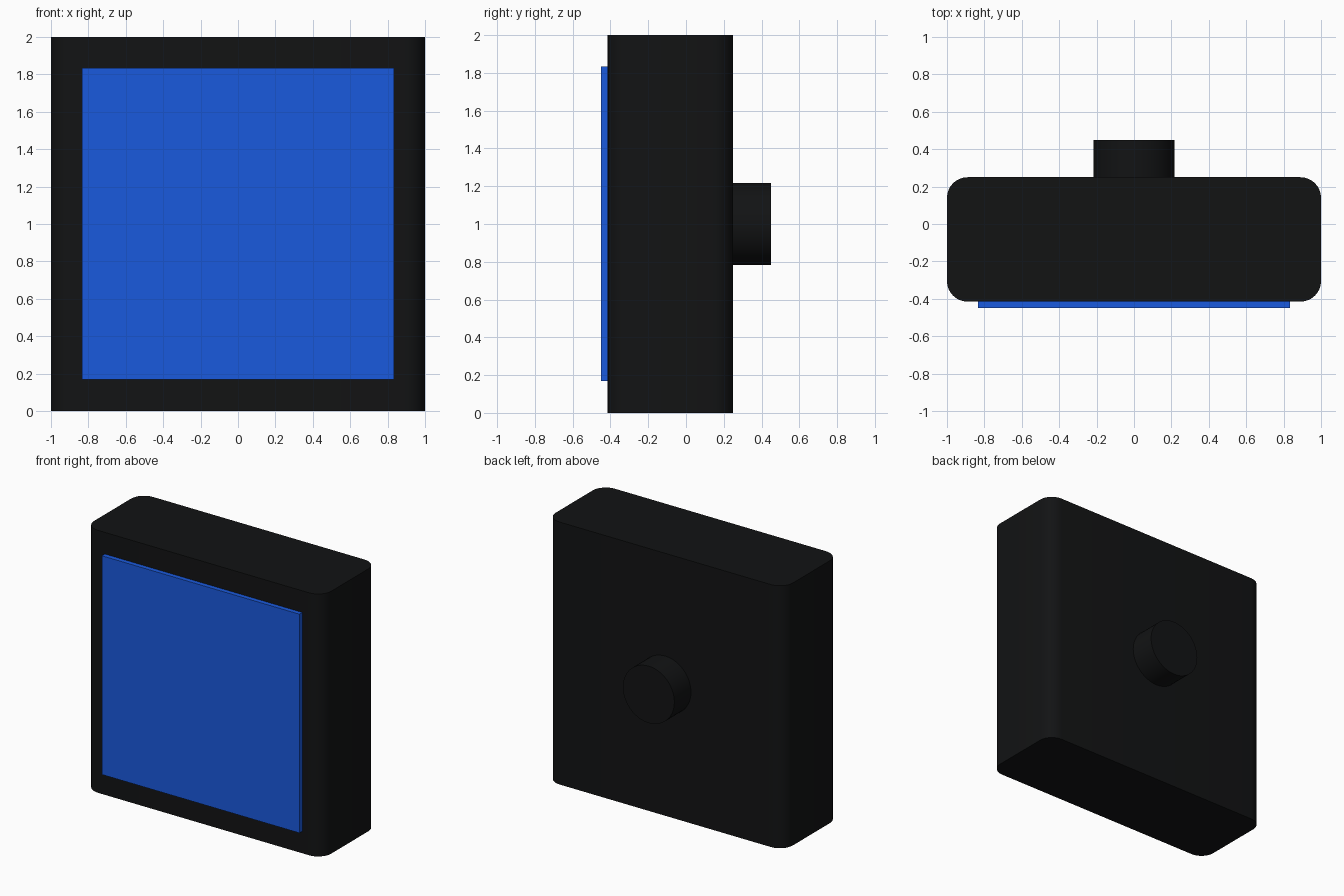
import bpy, bmesh
from math import radians
from mathutils import Matrix, Vector

if "Cube" in bpy.data.objects:
    bpy.data.objects.remove(bpy.data.objects["Cube"])


def material(name, colour):
    mat = bpy.data.materials.new(name)
    mat.diffuse_color = (*colour, 1)
    mat.use_nodes = True
    mat.node_tree.nodes["Principled BSDF"].inputs["Base Color"].default_value = mat.diffuse_color
    return mat


def add_object(name, bm, mat):
    mesh = bpy.data.meshes.new(name)
    bm.to_mesh(mesh)
    bm.free()
    obj = bpy.data.objects.new(name, mesh)
    bpy.context.collection.objects.link(obj)
    mesh.materials.append(mat)
    bpy.context.view_layer.objects.active = obj
    obj.select_set(True)
    bpy.ops.object.shade_smooth_by_angle(angle=radians(30))
    obj.select_set(False)
    return obj


def box(lo, hi):
    lo, hi = Vector(lo), Vector(hi)
    bm = bmesh.new()
    bmesh.ops.create_cube(bm, size=1)
    bmesh.ops.scale(bm, vec=hi - lo, verts=bm.verts)
    bmesh.ops.translate(bm, vec=(lo + hi) / 2, verts=bm.verts)
    return bm


black = material("black", (0.006, 0.0065, 0.007))
blue = material("blue", (0.0103, 0.102, 0.73))

# Housing with rounded upright edges
bm = box((-1, -0.415, 0), (1, 0.25, 2))
upright = [e for e in bm.edges
           if abs(e.verts[0].co.z - e.verts[1].co.z) > 1]
bmesh.ops.bevel(bm, geom=upright, offset=0.11, segments=8,
                profile=0.5, affect='EDGES')
add_object("housing", bm, black)

# Raised front panel
add_object("front_panel", box((-0.833, -0.45, 0.168), (0.833, -0.415, 1.835)), blue)

# Round stub on the back
bm = bmesh.new()
bmesh.ops.create_cone(bm, cap_ends=True, segments=48, radius1=0.217, radius2=0.217,
                      depth=0.2,
                      matrix=Matrix.Translation((0, 0.35, 1)) @ Matrix.Rotation(radians(90), 4, 'X'))
add_object("rear_stub", bm, black)
